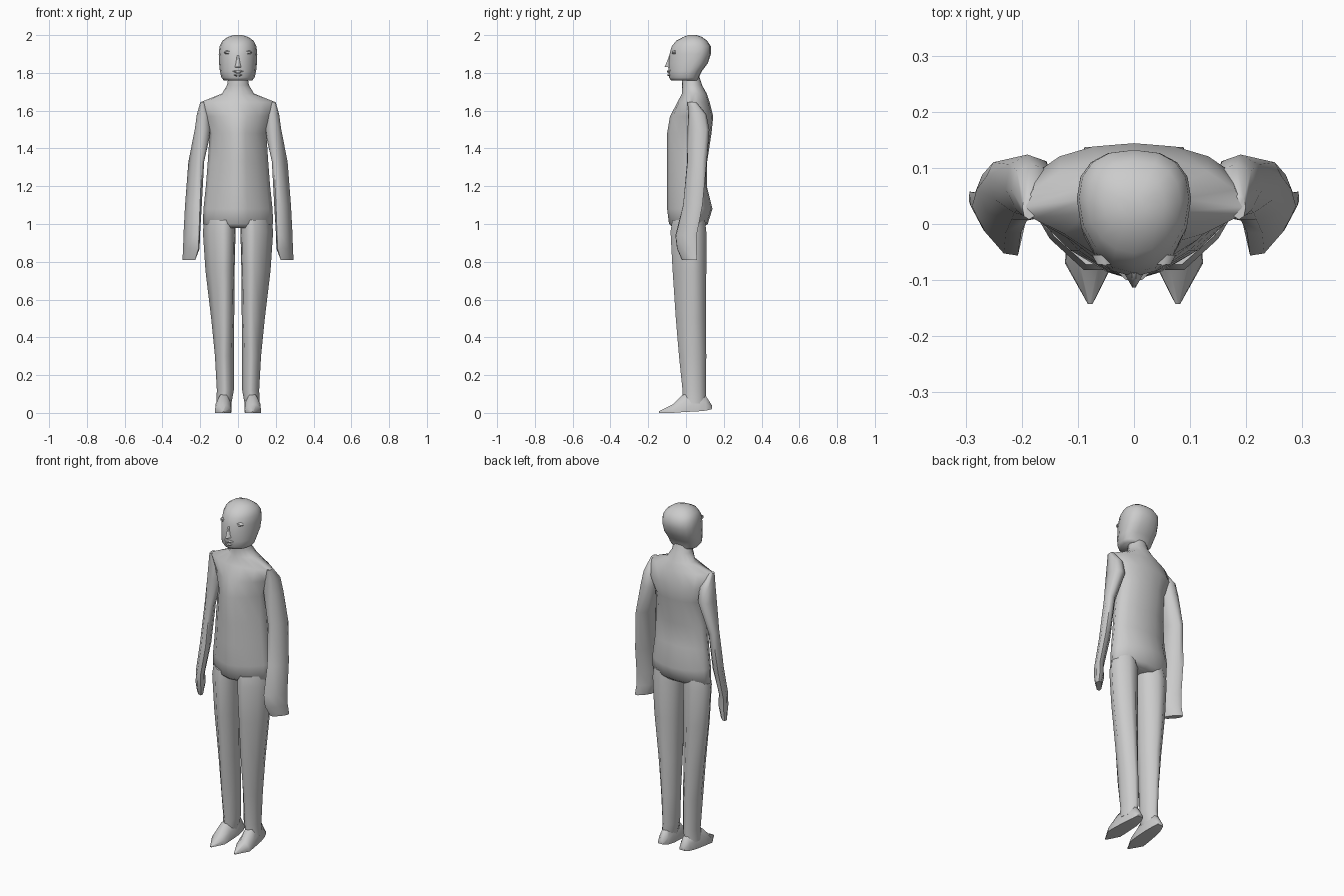
import bpy, bmesh, math

grey = bpy.data.materials.new("plain grey")
grey.diffuse_color = (0.6, 0.6, 0.6, 1)


def ring(z, cx, rx, yf, yb, ys, n, pf, pb, skew=0):
    """Horizontal section: widest at depth ys, front at yf, back at yb.
    pf, pb set how square the front and back are; skew slides the front inward."""
    pts = []
    for i in range(n):
        a = 2 * math.pi * i / n
        c, s = math.cos(a), math.sin(a)
        p = pb if s > 0 else pf
        x = math.copysign(abs(c) ** (2 / p), c) * rx
        f = math.copysign(abs(s) ** (2 / p), s)
        pts.append((cx + x + skew * min(f, 0), ys + f * ((yb - ys) if s > 0 else (ys - yf)), z))
    return pts


def turned_ring(z, cx, cy, long, thin, degrees, n=8):
    """Flattened section whose long axis is turned about the vertical."""
    t = math.radians(degrees)
    pts = []
    for i in range(n):
        a = 2 * math.pi * i / n
        u = math.copysign(abs(math.cos(a)) ** .85, math.cos(a)) * long
        v = math.copysign(abs(math.sin(a)) ** .85, math.sin(a)) * thin
        pts.append((cx + u * math.cos(t) - v * math.sin(t), cy + u * math.sin(t) + v * math.cos(t), z))
    return pts


def loft(name, rings, mirror=False, angle=60):
    bm = bmesh.new()
    loops = [[bm.verts.new(p) for p in r] for r in rings]
    n = len(loops[0])
    for a, b in zip(loops, loops[1:]):
        for i in range(n):
            j = (i + 1) % n
            bm.faces.new((a[i], a[j], b[j], b[i]))
    bm.faces.new(loops[0])
    bm.faces.new(loops[-1])
    bmesh.ops.recalc_face_normals(bm, faces=bm.faces)
    me = bpy.data.meshes.new(name)
    bm.to_mesh(me)
    bm.free()
    me.materials.append(grey)
    ob = bpy.data.objects.new(name, me)
    bpy.context.collection.objects.link(ob)
    bpy.ops.object.select_all(action='DESELECT')
    ob.select_set(True)
    bpy.context.view_layer.objects.active = ob
    bpy.ops.object.shade_smooth_by_angle(angle=math.radians(angle))
    if mirror:
        m = ob.modifiers.new("mirror", 'MIRROR')
        m.use_mirror_merge = False
    return ob


# head: z, half width, front y, back y, widest y
loft("head", [ring(z, 0, rx, yf, yb, ys, 16, 2.0, 2.4) for z, rx, yf, yb, ys in [
    (1.76, .075, -.080, .065, .01), (1.775, .088, -.090, .068, .01),
    (1.81, .096, -.092, .085, .02), (1.85, .100, -.094, .115, .04),
    (1.90, .102, -.087, .132, .045), (1.94, .098, -.076, .132, .045),
    (1.97, .083, -.052, .112, .04), (1.99, .055, -.015, .085, .035),
    (2.0, .022, .012, .055, .033)]])

# torso with neck and sloping shoulders, wedge shaped towards the front
loft("torso", [ring(z, 0, rx, yf, yb, ys, 16, pf, pb) for z, rx, yf, yb, ys, pf, pb in [
    (1.78, .050, -.02, .07, .03, 2, 2), (1.735, .058, -.022, .085, .035, 2, 2),
    (1.69, .085, -.022, .11, .045, 1.8, 2), (1.645, .198, -.045, .125, .03, 1.5, 1.7),
    (1.57, .185, -.085, .144, .06, 1.4, 2.1), (1.48, .150, -.10, .135, .05, 1.45, 2.1),
    (1.33, .160, -.10, .112, .04, 1.45, 2), (1.20, .170, -.10, .11, .04, 1.45, 1.9),
    (1.08, .183, -.10, .14, .04, 1.45, 1.8), (1.0, .186, -.090, .115, .04, 1.5, 1.8),
    (.98, .16, -.065, .09, .04, 1.5, 1.8)]])

# arms turned inwards, down to flat mitten hands
loft("arm", [turned_ring(*r) for r in [
    (1.647, .187, .030, .022, .012, 90), (1.58, .183, .060, .048, .035, 90),
    (1.50, .185, .066, .058, .044, 85), (1.33, .221, .058, .060, .030, 60),
    (1.10, .236, .036, .062, .030, 56), (.94, .245, .000, .068, .025, 56),
    (.87, .247, .004, .064, .026, 54), (.81, .260, .018, .052, .016, 50)]], mirror=True)

# legs: z, inner x, outer x, front y, back y, front edge shift
loft("leg", [ring(z, (a + b) / 2, (b - a) / 2, yf, yb, .035, 10, 1.5, 1.6, k)
             for z, a, b, yf, yb, k in [
    (1.02, .014, .178, -.080, .105, .03), (.96, .013, .186, -.090, .112, .03),
    (.75, .018, .172, -.078, .112, .025), (.50, .020, .142, -.060, .110, .012),
    (.30, .022, .122, -.042, .112, 0), (.12, .022, .112, -.022, .110, 0),
    (.05, .035, .115, -.022, .110, 0)]], mirror=True)


# pointed feet, lofted from toe to heel
def foot_ring(y, cx, w, top, bottom):
    mid = bottom + (top - bottom) * .5
    return [(cx - w, y, bottom), (cx + w, y, bottom), (cx + w * .95, y, mid),
            (cx + w * .4, y, top), (cx - w * .4, y, top), (cx - w * .95, y, mid)]


loft("foot", [foot_ring(*r) for r in [
    (-.143, .078, .004, .008, 0), (-.07, .080, .043, .045, 0), (-.02, .077, .043, .095, .004),
    (.06, .072, .038, .11, .008), (.105, .070, .030, .09, .012), (.137, .070, .018, .040, .020)]],
    mirror=True)


# nose, lips and eyes
def face_ring(y, z, hx, hz, cx=0, n=6):
    return [(cx + hx * math.cos(2 * math.pi * i / n), y, z + hz * math.sin(2 * math.pi * i / n))
            for i in range(n)]


loft("nose", [
    [(-.010, -.075, 1.895), (.010, -.075, 1.895), (.004, -.089, 1.892), (-.004, -.089, 1.892)],
    [(-.018, -.08, 1.85), (.018, -.08, 1.85), (.004, -.105, 1.85), (-.004, -.105, 1.85)],
    [(-.022, -.08, 1.828), (.022, -.08, 1.828), (.003, -.113, 1.832), (-.003, -.113, 1.832)]])
loft("upper_lip", [face_ring(-.078, 1.809, .038, .009), face_ring(-.100, 1.807, .014, .005)])
loft("lower_lip", [face_ring(-.078, 1.788, .030, .010), face_ring(-.099, 1.790, .011, .006)])
for name, y0, y1, r, s in (("eye", -.055, -.072, .019, .010), ("pupil", -.070, -.075, .006, .006)):
    loft(name, [face_ring(y0, 1.908, r * 1.1, s * 1.1, .054, 8),
                face_ring(y1, 1.908, r * .7, s * .7, .052, 8)], mirror=True)
